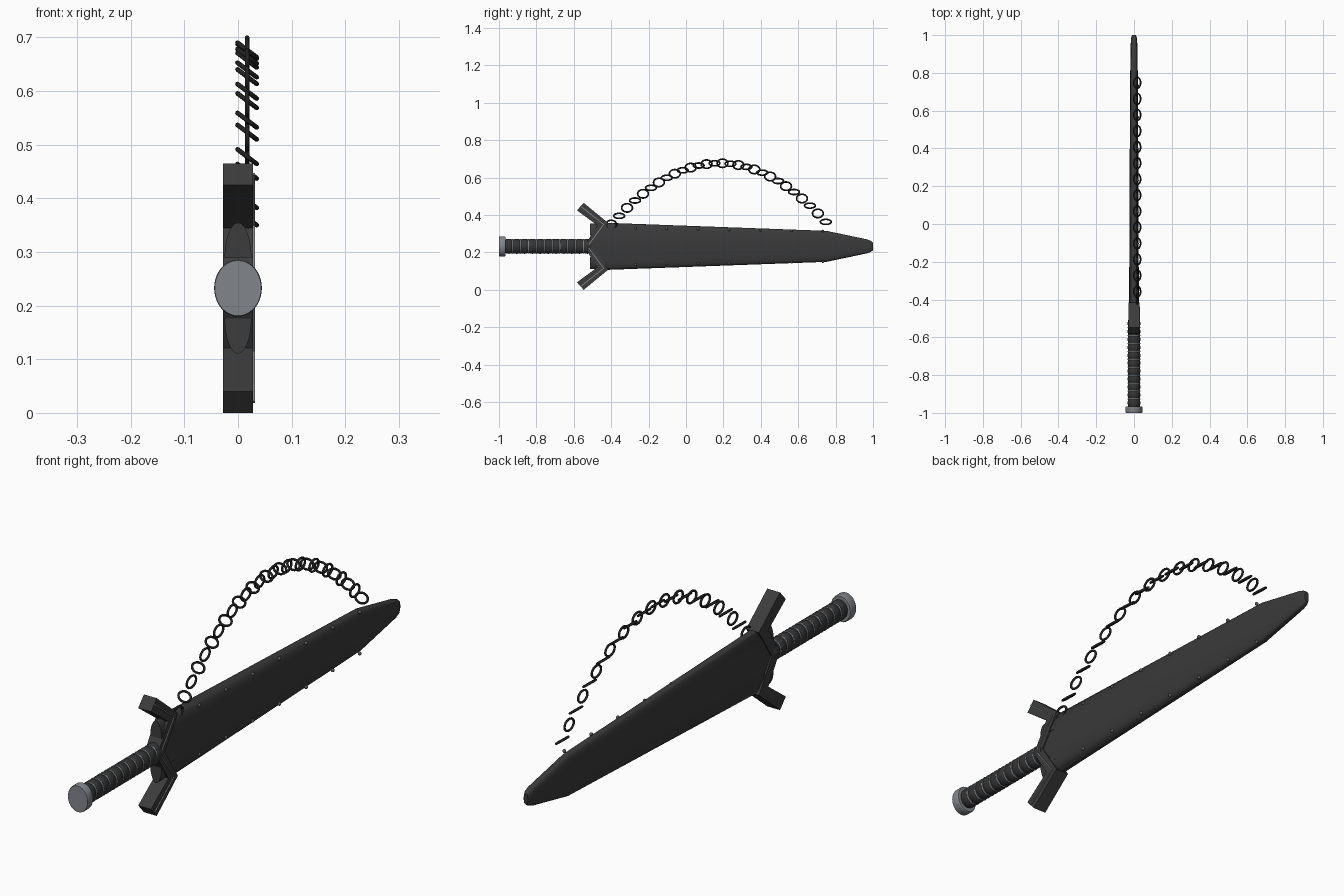
import bpy, bmesh, math
from mathutils import Vector

if "Cube" in bpy.data.objects:
    bpy.data.objects.remove(bpy.data.objects["Cube"])

ZC = 0.2325  # height of the long axis


def mat(name, c):
    m = bpy.data.materials.new(name)
    m.diffuse_color = (*c, 1)
    m.use_nodes = True
    m.node_tree.nodes["Principled BSDF"].inputs["Base Color"].default_value = m.diffuse_color
    return m


LEATHER = mat("dark leather", (0.042, 0.042, 0.042))
GUARD = mat("dark iron", (0.045, 0.045, 0.045))
GRIP = mat("grip black", (0.035, 0.035, 0.036))
CHAIN = mat("chain black", (0.015, 0.015, 0.015))
STEEL = mat("steel", (0.22, 0.24, 0.26))
RIVET = mat("rivet grey", (0.10, 0.10, 0.11))


def finish(name, bm, material, angle=30):
    bmesh.ops.recalc_face_normals(bm, faces=bm.faces)
    me = bpy.data.meshes.new(name)
    bm.to_mesh(me)
    bm.free()
    ob = bpy.data.objects.new(name, me)
    bpy.context.collection.objects.link(ob)
    me.materials.append(material)
    if angle:
        bpy.ops.object.select_all(action='DESELECT')
        ob.select_set(True)
        bpy.context.view_layer.objects.active = ob
        bpy.ops.object.shade_smooth_by_angle(angle=math.radians(angle))
    return ob


def loft(name, rings, material, angle=30):
    """Skin a list of closed point rings and cap both ends."""
    bm = bmesh.new()
    vs = [[bm.verts.new(p) for p in r] for r in rings]
    n = len(vs[0])
    for a, b in zip(vs, vs[1:]):
        for i in range(n):
            bm.faces.new((a[i], a[(i + 1) % n], b[(i + 1) % n], b[i]))
    bm.faces.new(vs[0])
    bm.faces.new(vs[-1])
    return finish(name, bm, material, angle)


def section(y, w, h, n=32, ex=1.0, ez=1.0):
    pts = []
    for i in range(n):
        t = 2 * math.pi * i / n
        c, s = math.cos(t), math.sin(t)
        pts.append((w * math.copysign(abs(s) ** ex, s), y,
                    ZC + h * math.copysign(abs(c) ** ez, c)))
    return pts


def plate(name, poly, x0, x1, material):
    """Extrude a (y, z) outline along x."""
    return loft(name, [[(x, y, ZC + z) for y, z in poly] for x in (x0, x1)], material, 0)


def add_torus(bm, centre, u, v, w, a, b, r, n=24, m=8):
    """Elliptical ring: radii a along u and b along v, wire radius r."""
    grid = []
    for i in range(n):
        t = 2 * math.pi * i / n
        c = centre + u * a * math.cos(t) + v * b * math.sin(t)
        d = (u * b * math.cos(t) + v * a * math.sin(t)).normalized()
        grid.append([bm.verts.new(c + (d * math.cos(q) + w * math.sin(q)) * r)
                     for q in (2 * math.pi * j / m for j in range(m))])
    for i in range(n):
        g, k = grid[i], grid[(i + 1) % n]
        for j in range(m):
            bm.faces.new((g[j], g[(j + 1) % m], k[(j + 1) % m], k[j]))


X, Y, Z = Vector((1, 0, 0)), Vector((0, 1, 0)), Vector((0, 0, 1))

# Sheath: flat tapering body with rounded edges
stations = [(-0.505, 0.022, 0.02), (-0.43, 0.026, 0.126), (0.75, 0.021, 0.083),
            (0.97, 0.017, 0.037), (0.99, 0.014, 0.029), (1.0, 0.009, 0.02)]
loft("sheath", [section(y, w, h, 32, 0.55, 0.8) for y, w, h in stations], LEATHER, 40)

# Guard: two arms joined by a pointed band
half = [(-0.545, 0), (-0.474, 0.112), (-0.583, 0.1925), (-0.547, 0.2325),
        (-0.415, 0.124), (-0.497, 0)]
plate("guard", half + [(y, -z) for y, z in half[-2:0:-1]], -0.028, 0.028, GUARD)

# Bright inlay on one side of the guard
line = [(-0.563, 0.211), (-0.443, 0.117), (-0.53, 0)]
edge = [(-0.559, 0.2145), (-0.437, 0.1175), (-0.524, 0)]
plate("guard_inlay", line + [(y, -z) for y, z in line[1::-1]]
      + [(y, -z) for y, z in edge[:2]] + edge[::-1], 0.027, 0.032, STEEL)

# Rounded lugs between guard and handle
for s, label in ((1, "upper"), (-1, "lower")):
    arc = [(0.025 * math.cos(math.pi * i / 16),
            ZC + s * (0.057 + 0.065 * math.sin(math.pi * i / 16))) for i in range(17)]
    loft(label + "_lug", [[(x, y, z) for x, z in arc] for y in (-0.512, -0.43)], GUARD)

# Handle: ribbed grip with metal rings in the grooves
PITCH, COUNT, START = 0.042, 11, -0.968
grip = []
for k in range(COUNT):
    for f, r in ((0.0, 0.034), (0.15, 0.038), (0.5, 0.040), (0.85, 0.038)):
        grip.append(section(START + (k + f) * PITCH, 0.85 * r, r))
grip.append(section(START + COUNT * PITCH, 0.029, 0.034))
loft("grip", grip, GRIP, 50)
bm = bmesh.new()
for k in range(1, COUNT):
    add_torus(bm, Vector((0, START + k * PITCH, ZC)), X, Z, Y, 0.0305, 0.036, 0.0042, 32, 6)
finish("grip_rings", bm, STEEL, 60)

# Pommel
loft("pommel", [section(y, 0.0445 * f, 0.053 * f, 40) for y, f in
                ((-1.0, 0.97), (-0.996, 1), (-0.969, 1), (-0.965, 0.95))], STEEL)

# Rivets along both edges of one face
bm = bmesh.new()
for k in range(7):
    y = -0.27 + k * 0.167
    for s in (1, -1):
        ball = bmesh.ops.create_uvsphere(bm, u_segments=10, v_segments=6, radius=0.007)
        bmesh.ops.translate(bm, verts=ball["verts"],
                            vec=(0.019, y, ZC + s * (0.097 - 0.0025 * k)))
finish("rivets", bm, RIVET, 60)

# Chain: links in an arch, every second one tilted
bm = bmesh.new()
tilt = math.radians(37)
for i in range(28):
    y = -0.40 + i * 0.0425
    t = (y - 0.18) / 0.575
    c = Vector((0.017, y, 0.677 - 0.322 * t * t))
    v = Z if i % 2 == 0 else X * math.cos(tilt) - Z * math.sin(tilt)
    add_torus(bm, c, Y, v, Y.cross(v), 0.029, 0.0225, 0.0044)
finish("chain", bm, CHAIN, 60)
